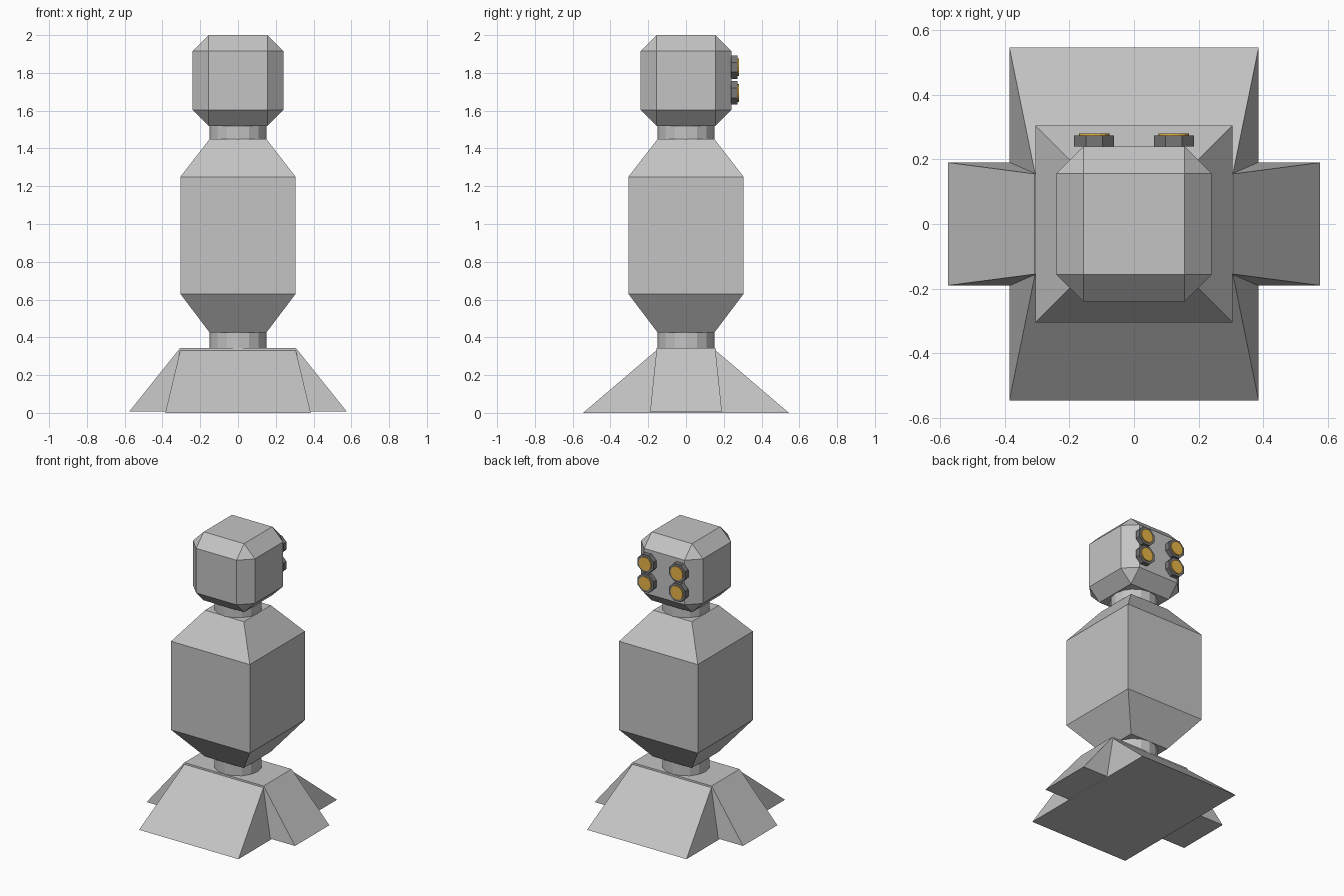
import bpy, bmesh, math
from mathutils import Matrix

cube = bpy.data.objects.get("Cube")
if cube:
    bpy.data.objects.remove(cube, do_unlink=True)


def material(name, color):
    m = bpy.data.materials.new(name)
    m.use_nodes = True
    m.diffuse_color = (*color, 1)
    m.node_tree.nodes["Principled BSDF"].inputs["Base Color"].default_value = (*color, 1)
    return m


grey = material("light_grey", (0.55, 0.55, 0.55))
dark = material("dark_grey", (0.18, 0.18, 0.18))
amber = material("amber", (0.87, 0.5, 0.07))


def add_object(name, bm, mat):
    bmesh.ops.recalc_face_normals(bm, faces=bm.faces)
    mesh = bpy.data.meshes.new(name)
    bm.to_mesh(mesh)
    bm.free()
    mesh.materials.append(mat)
    ob = bpy.data.objects.new(name, mesh)
    bpy.context.collection.objects.link(ob)
    return ob


def loft(name, sections, mat):
    """Stack rectangular sections given as (half width, half depth, height)."""
    bm = bmesh.new()
    rings = [[bm.verts.new((sx * w, sy * d, z))
              for sx, sy in ((-1, -1), (1, -1), (1, 1), (-1, 1))]
             for w, d, z in sections]
    for low, high in zip(rings, rings[1:]):
        for i in range(4):
            j = (i + 1) % 4
            bm.faces.new((low[i], low[j], high[j], high[i]))
    bm.faces.new(rings[0][::-1])
    bm.faces.new(rings[-1])
    return add_object(name, bm, mat)


def cylinder(name, radius, depth, center, sides, mat, turn):
    bm = bmesh.new()
    bmesh.ops.create_cone(bm, cap_ends=True, segments=sides, radius1=radius,
                          radius2=radius, depth=depth,
                          matrix=Matrix.Translation(center) @ turn)
    return add_object(name, bm, mat)


# Flared foot made of two crossing wedges
loft("foot_front_back", [(0.385, 0.545, 0), (0.305, 0.152, 0.335)], grey)
loft("foot_sides", [(0.575, 0.19, 0.008), (0.307, 0.155, 0.343)], grey)

# Torso with tapered ends
loft("body", [(0.15, 0.15, 0.425), (0.305, 0.305, 0.63),
              (0.305, 0.305, 1.25), (0.15, 0.15, 1.45)], grey)

# Round joints below and above the torso
upright = Matrix.Identity(4)
cylinder("waist", 0.152, 0.11, (0, 0, 0.38), 16, grey, upright)
cylinder("neck", 0.152, 0.09, (0, 0, 1.485), 16, grey, upright)

# Chamfered head
bm = bmesh.new()
bmesh.ops.create_cube(bm, size=0.48, matrix=Matrix.Translation((0, 0, 1.76)))
bmesh.ops.bevel(bm, geom=bm.edges[:], offset=0.084, segments=1, affect='EDGES')
add_object("head", bm, grey)

# Four round lamps on the back of the head
facing_back = Matrix.Rotation(math.radians(90), 4, 'X') @ Matrix.Rotation(math.radians(22.5), 4, 'Z')
for side, x in (("left", 0.123), ("right", -0.123)):
    for level, z in (("upper", 1.83), ("lower", 1.694)):
        cylinder(f"{level}_{side}_lamp_rim", 0.067, 0.034, (x, 0.256, z), 8, dark, facing_back)
        cylinder(f"{level}_{side}_lamp_lens", 0.047, 0.03, (x, 0.265, z), 16, amber, facing_back)
